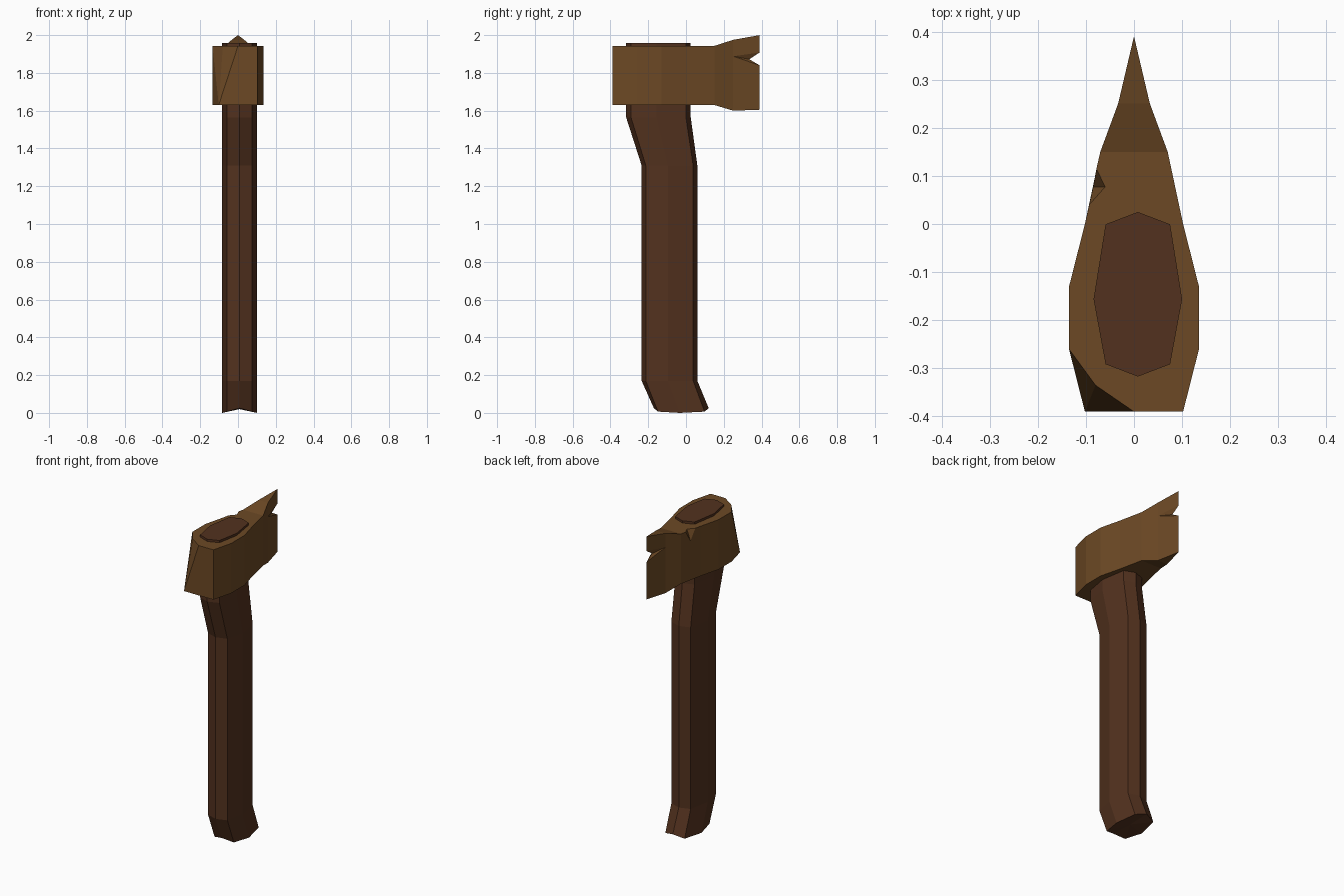
import bpy, bmesh

if "Cube" in bpy.data.objects:
    bpy.data.objects.remove(bpy.data.objects["Cube"])


def finish(name, bm, color):
    bmesh.ops.recalc_face_normals(bm, faces=bm.faces)
    mesh = bpy.data.meshes.new(name)
    bm.to_mesh(mesh)
    bm.free()
    mat = bpy.data.materials.new(name + "_colour")
    mat.diffuse_color = (*color, 1)
    mat.use_nodes = True
    mat.node_tree.nodes["Principled BSDF"].inputs["Base Color"].default_value = mat.diffuse_color
    mesh.materials.append(mat)
    obj = bpy.data.objects.new(name, mesh)
    bpy.context.collection.objects.link(obj)


# Handle: eight-sided section swept through bent rings
section = [(0, 1), (.067, .85), (.092, -.06), (.067, -.85),
           (0, -1), (-.067, -.85), (-.092, -.06), (-.067, .85)]
rings = [(0.0, -.025, .145), (.17, -.0875, .1475), (1.31, -.0875, .1475),
         (1.565, -.146, .171), (1.957, -.146, .171)]
bm = bmesh.new()
loops = []
for i, (z, yc, half) in enumerate(rings):
    # the butt end is slightly hollowed along the centre line
    loops.append([bm.verts.new((x + .008, yc + y * half,
                                z + (.025 * (1 - abs(x) / .092) if i == 0 else 0)))
                  for x, y in section])
for a, b in zip(loops, loops[1:]):
    for k in range(8):
        n = (k + 1) % 8
        bm.faces.new((a[k], a[n], b[n], b[k]))
bm.faces.new(loops[-1])
butt = bm.verts.new((.008, -.025, .02))
for k in range(8):
    bm.faces.new((loops[0][k], loops[0][(k + 1) % 8], butt))
finish("handle", bm, (.085, .031, .013))

# Axe head: columns (half width, y, bottom z, top z) from poll to blade
columns = [(.102, -.39, 1.63, 1.943), (.135, -.26, 1.63, 1.943),
           (.135, -.13, 1.63, 1.943), (.102, 0, 1.63, 1.943),
           (.07, .15, 1.63, 1.943), (.033, .25, 1.60, 1.975)]
bm = bmesh.new()
V = lambda *co: bm.verts.new(co)
F = lambda *vs: bm.faces.new(vs)
low = {s: [V(s * w, y, z0) for w, y, z0, z1 in columns] for s in (1, -1)}
top = {s: [None if s < 0 and i == 0 else V(s * w, y, z1)
           for i, (w, y, z0, z1) in enumerate(columns)] for s in (1, -1)}

# Small chip in the left top edge
chip = [V(-.093, .04, 1.943), V(-.085, .077, 1.875), V(-.078, .115, 1.943)]
chip_in = V(-.06, .077, 1.943)
F(chip[0], chip[1], chip_in)
F(chip[1], chip[2], chip_in)

# Broken poll corner
c1, c2 = V(-.08, -.335, 1.943), V(0, -.39, 1.943)
F(low[-1][0], top[-1][1], c1)
F(low[-1][0], c1, c2)
F(low[-1][0], low[1][0], top[1][0], c2)
F(low[-1][0], low[-1][1], top[-1][1])

# Blade edge with its nick
tip0, tip1 = V(0, .39, 1.605), V(0, .39, 2.0)
nick_d, nick_in, nick_u = V(0, .39, 1.84), V(0, .335, 1.872), V(0, .39, 1.908)
for s in (1, -1):
    lo, up = low[s], top[s]
    mid = V(s * .033, .25, 1.888)
    for i in range(4):
        if s < 0 and i == 0:
            continue
        extra = chip if s < 0 and i == 3 else []
        F(lo[i], lo[i + 1], up[i + 1], *reversed(extra), up[i])
    F(lo[4], lo[5], mid, up[5], up[4])
    F(lo[5], tip0, nick_d, mid)
    F(mid, nick_d, nick_in)
    F(mid, nick_in, nick_u)
    F(mid, nick_u, tip1, up[5])

# Top and bottom faces
a, b = top[1], top[-1]
F(a[0], a[1], b[1], c1, c2)
F(a[1], a[2], b[2], b[1])
F(a[2], a[3], b[3], b[2])
F(a[3], a[4], b[4], chip[2], chip_in, chip[0], b[3])
F(a[4], a[5], b[5], b[4])
F(a[5], tip1, b[5])
a, b = low[1], low[-1]
for i in range(5):
    F(a[i], a[i + 1], b[i + 1], b[i])
F(a[5], tip0, b[5])
finish("axe_head", bm, (.150, .066, .018))
